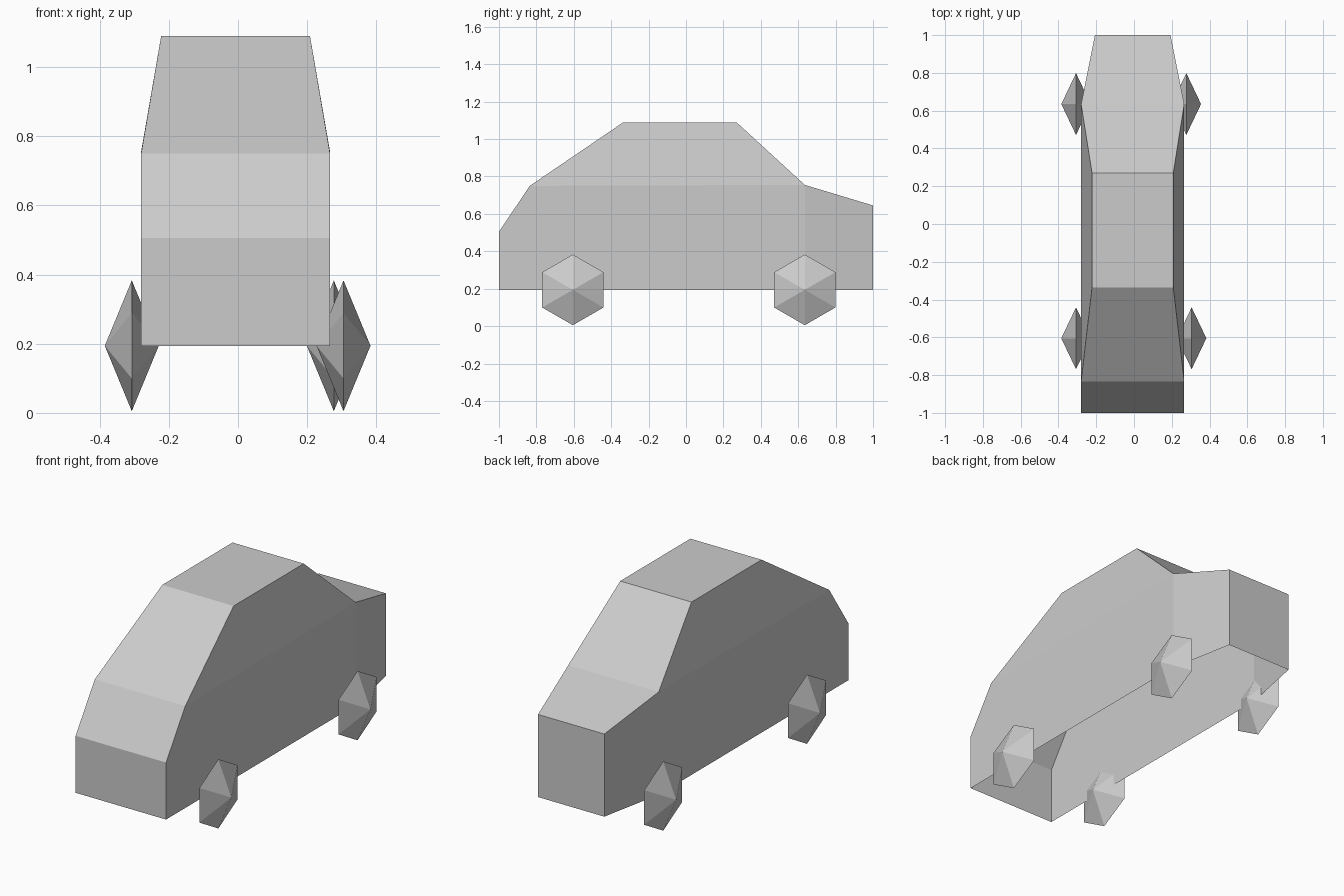
import bpy, bmesh, math

cube = bpy.data.objects.get("Cube")
if cube:
    bpy.data.objects.remove(cube, do_unlink=True)

# One plain grey for the whole vehicle
grey = bpy.data.materials.new("light_grey")
grey.use_nodes = True
colour = (0.6, 0.6, 0.6, 1)
grey.diffuse_color = colour
grey.node_tree.nodes["Principled BSDF"].inputs["Base Color"].default_value = colour


def add_object(name, bm, location):
    bmesh.ops.recalc_face_normals(bm, faces=bm.faces[:])
    mesh = bpy.data.meshes.new(name)
    bm.to_mesh(mesh)
    bm.free()
    mesh.materials.append(grey)
    obj = bpy.data.objects.new(name, mesh)
    obj.location = location
    bpy.context.collection.objects.link(obj)
    return obj


def make_body():
    wide, roof, tail, sill = 0.273, 0.215, 0.2, 0.194
    # Side outline from nose to tail: y, z, half width
    outline = [
        (-1, sill, wide), (-1, 0.505, wide), (-0.835, 0.75, wide),
        (-0.335, 1.09, roof), (0.27, 1.09, roof), (0.635, 0.755, wide),
        (1, 0.645, tail), (1, sill, tail), (0.635, sill, wide),
    ]
    bm = bmesh.new()
    left = [bm.verts.new((w, y, z)) for y, z, w in outline]
    right = [bm.verts.new((-w, y, z)) for y, z, w in outline]
    # Nose, windscreen, roof, rear window, deck and tail; the underside is open
    for i in range(7):
        bm.faces.new((left[i], left[i + 1], right[i + 1], right[i]))
    # Lower side, cabin side and tapered rear quarter
    for panel in ((0, 1, 2, 5, 8), (2, 3, 4, 5), (5, 6, 7, 8)):
        for side in (left, right):
            bm.faces.new([side[i] for i in panel])
    return add_object("body", bm, (-0.007, 0, 0))


def make_wheel(name, x, y, radius=0.189, half_width=0.078, sides=6):
    # Six-sided double cone with its tips on the axle
    bm = bmesh.new()
    rim = []
    for i in range(sides):
        angle = math.tau * i / sides
        rim.append(bm.verts.new((0, radius * math.sin(angle), radius * math.cos(angle))))
    for tip_x in (-half_width, half_width):
        tip = bm.verts.new((tip_x, 0, 0))
        for i in range(sides):
            bm.faces.new((rim[i], rim[(i + 1) % sides], tip))
    return add_object(name, bm, (x, y, 0.194))


make_body()
make_wheel("front_right_wheel", -0.307, -0.605)
make_wheel("front_left_wheel", 0.305, -0.605)
make_wheel("back_right_wheel", -0.307, 0.635)
make_wheel("back_left_wheel", 0.277, 0.635)
